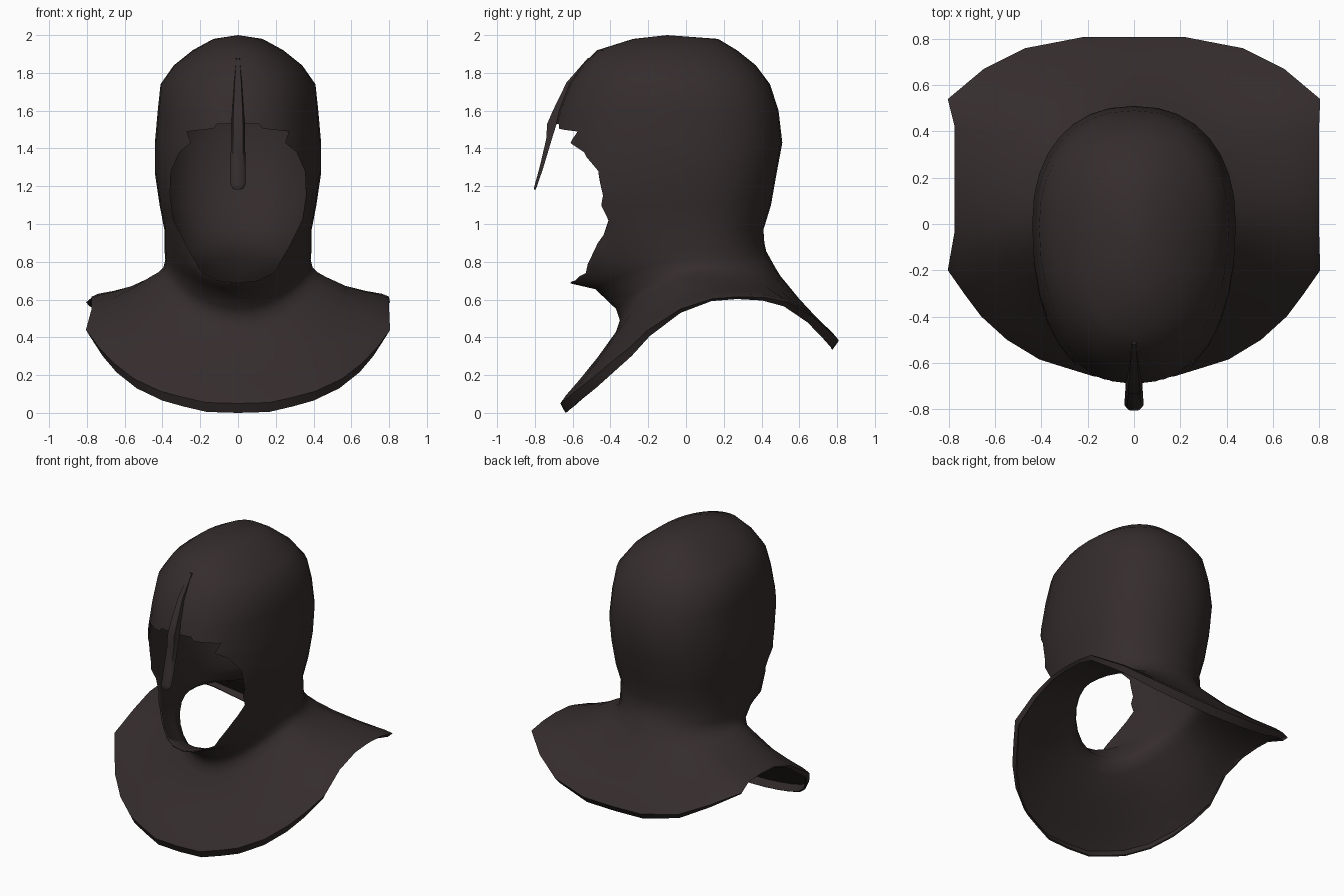
import bpy, bmesh, math

if "Cube" in bpy.data.objects:
    bpy.data.objects.remove(bpy.data.objects["Cube"])

N = 32  # columns around the hood

leather = bpy.data.materials.new("dark_brown_leather")
leather.diffuse_color = (0.036, 0.026, 0.026, 1)
leather.use_nodes = True
leather.node_tree.nodes["Principled BSDF"].inputs["Base Color"].default_value = leather.diffuse_color


def make_object(name, verts, faces):
    me = bpy.data.meshes.new(name)
    me.from_pydata(verts, [], faces)
    me.materials.append(leather)
    ob = bpy.data.objects.new(name, me)
    bpy.context.collection.objects.link(ob)
    return ob


def activate(ob):
    bpy.ops.object.select_all(action='DESELECT')
    ob.select_set(True)
    bpy.context.view_layer.objects.active = ob


def ring(w, yf, yc, yb, zf, zs, zb, pf=2.0, pb=2.0):
    """Oval ring: half width, y of front, widest point and back, heights at
    front, side and back, and squareness of the front and back halves."""
    pts = []
    for i in range(N):
        t = 2 * math.pi * i / N
        s, c = math.sin(t), math.cos(t)
        front = c > 0
        z = zs + ((zf if front else zb) - zs) * c * c
        e = 2 / (pf if front else pb)
        reach = (yf if front else yb) - yc
        pts.append((w * math.copysign(abs(s) ** e, s), yc + reach * abs(c) ** e, z))
    return pts


def lerp_ring(a, b, f, lift=0):
    return [tuple(p + (q - p) * f + (lift if k == 2 else 0)
                  for k, (p, q) in enumerate(zip(u, v))) for u, v in zip(a, b)]


# Skull, chin and neck rings from the crown down
rings = [ring(w, yf, yc, yb, z, z, z, pf, 2.25) for w, yf, yc, yb, z, pf in [
    (.13, -.28, -.06, .17, 1.98, 2), (.24, -.47, -.06, .27, 1.92, 2.1),
    (.34, -.55, -.04, .37, 1.84, 2.15), (.41, -.62, -.01, .445, 1.74, 2.2),
    (.425, -.675, 0, .49, 1.60, 2.2), (.44, -.715, 0, .51, 1.43, 2.2),
    (.44, -.72, 0, .48, 1.27, 2.25), (.415, -.72, 0, .45, 1.10, 2.4)]]
rings += [ring(*r) for r in [
    (.39, -.68, 0, .41, .90, .97, .97, 2.05, 2.2),
    (.39, -.61, .02, .415, .685, .87, .90, 2, 2.15),
    (.385, -.48, .04, .425, .655, .81, .855, 2, 2.1),
    (.395, -.37, .05, .45, .55, .77, .81),
    (.42, -.35, .06, .475, .49, .745, .765), (.465, -.37, .06, .50, .43, .72, .725)]]

# Mantle edge, front to back along the right side, mirrored to the left
half = [(0, -.665, .05), (.17, -.66, .055), (.30, -.62, .085), (.41, -.585, .115),
        (.55, -.50, .18), (.66, -.40, .265), (.735, -.30, .345), (.805, -.20, .44),
        (.80, -.03, .55), (.80, .14, .605), (.80, .28, .615), (.80, .42, .61),
        (.805, .54, .585), (.65, .67, .51), (.47, .76, .43), (.22, .808, .385),
        (0, .808, .38)]
edge = half + [(-x, y, z) for x, y, z in half[-2:0:-1]]
edge = [(-.775 if x < 0 and -.05 < y < .5 else x, y, z) for x, y, z in edge]


def hem(x, y, z):
    """Turned-under hem, deeper at front and back than over the shoulders."""
    d = .012 + .038 * min(1, (abs(y - .25) / .6) ** 2)
    return (x * .975, y * .96, z - d)


base = rings[-1]
rings += [lerp_ring(base, edge, .33, -.01), lerp_ring(base, edge, .66, -.005),
          lerp_ring(base, edge, .9, .005), edge, [hem(*p) for p in edge]]

verts = [p for r in rings for p in r]
faces = []
for r in range(len(rings) - 1):
    for c in range(N):
        d = (c + 1) % N
        faces.append((r * N + c, (r + 1) * N + c, (r + 1) * N + d, r * N + d))
verts.append((0, -.1, 2.0))
faces += [(len(verts) - 1, c, (c + 1) % N) for c in range(N)]
hood = make_object("hood", verts, faces)

# Face opening cutter: outline in x and z, pushed through the front only
out = [(0, .69), (.1, .70), (.19, .74), (.27, .88), (.34, 1.02), (.36, 1.15),
       (.355, 1.28), (.31, 1.38), (.25, 1.43), (.27, 1.49), (.13, 1.505),
       (.11, 1.53), (0, 1.53)]
out += [(-x, z) for x, z in out[-2:0:-1]]
n = len(out)
cv = [(x, y, z) for y in (-1.2, -.15) for x, z in out]
cf = [tuple(range(n)), tuple(range(2 * n - 1, n - 1, -1))]
cf += [(i, i + n, (i + 1) % n + n, (i + 1) % n) for i in range(n)]
cutter = make_object("face_opening_cutter", cv, cf)
bm = bmesh.new()
bm.from_mesh(cutter.data)
bmesh.ops.recalc_face_normals(bm, faces=bm.faces)
bm.to_mesh(cutter.data)
bm.free()
cutter.hide_render = True

# Thickness, then the opening
activate(hood)
sol = hood.modifiers.new("thickness", 'SOLIDIFY')
sol.thickness = .01
sol.offset = -1
bpy.ops.object.modifier_apply(modifier=sol.name)
cut = hood.modifiers.new("opening", 'BOOLEAN')
cut.operation = 'DIFFERENCE'
cut.solver = 'EXACT'
cut.object = cutter
bpy.ops.object.modifier_apply(modifier=cut.name)
bpy.data.objects.remove(cutter, do_unlink=True)

# Forehead ridge running down into the nose guard: z, half width, front y, depth
rows = [(1.88, .012, -.518, .03), (1.75, .025, -.632, .05), (1.60, .035, -.705, .06),
        (1.53, .037, -.735, .05), (1.45, .037, -.74, .03), (1.30, .04, -.775, .02),
        (1.21, .04, -.80, .015), (1.19, .03, -.805, .012), (1.182, .015, -.806, .01)]
nv, nf = [], []
for z, w, y, d in rows:
    nv += [(-w, y + d, z), (-w * .7, y, z), (w * .7, y, z), (w, y + d, z)]
for r in range(len(rows) - 1):
    for c in range(4):
        e = (c + 1) % 4
        nf.append((r * 4 + c, (r + 1) * 4 + c, (r + 1) * 4 + e, r * 4 + e))
k = 4 * (len(rows) - 1)
nf += [(3, 2, 1, 0), (k, k + 1, k + 2, k + 3)]
nose_guard = make_object("nose_guard", nv, nf)

for ob in (hood, nose_guard):
    activate(ob)
    bpy.ops.object.shade_smooth_by_angle(angle=math.radians(60))
